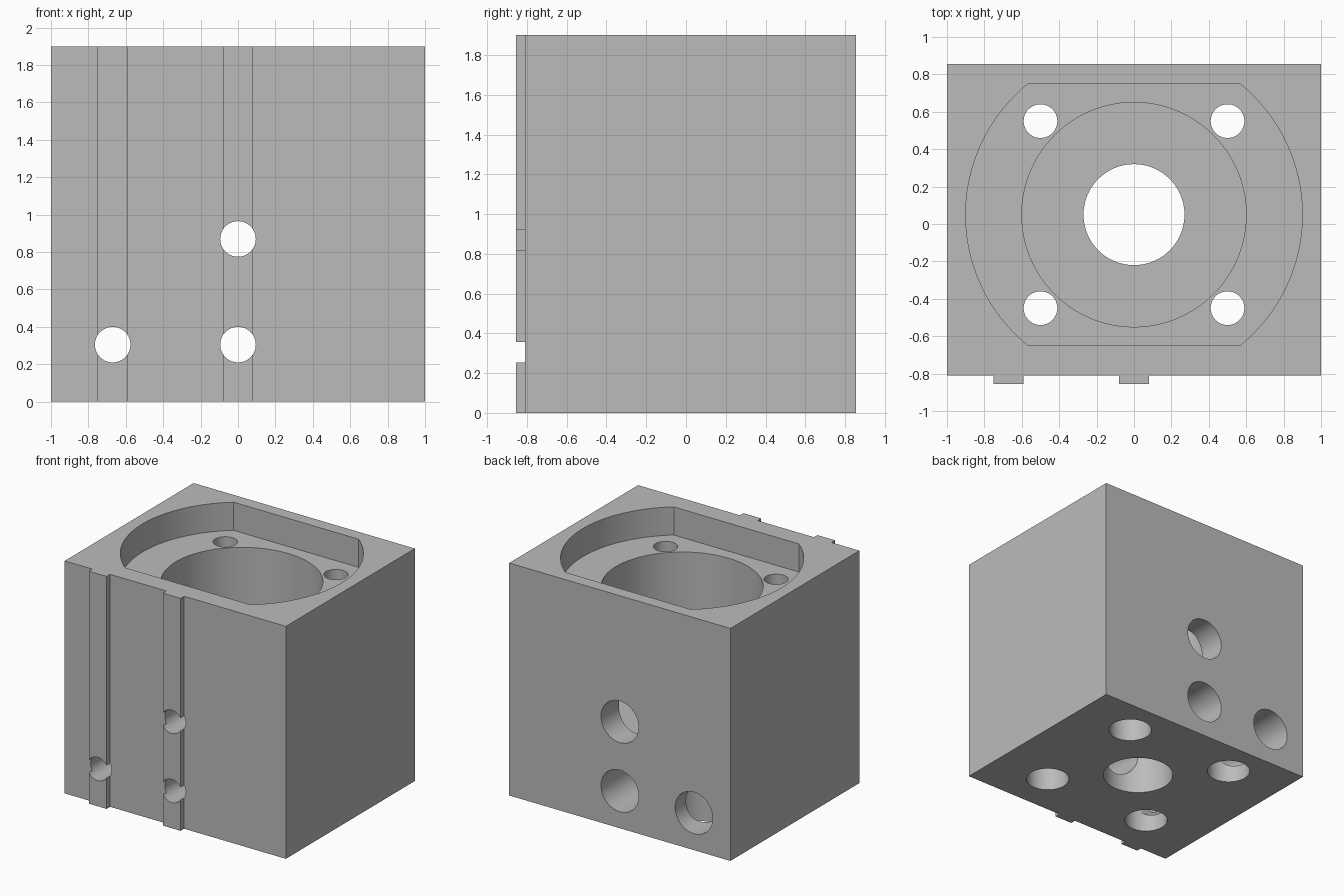
import bpy, bmesh, math
from mathutils import Matrix

if "Cube" in bpy.data.objects:
    bpy.data.objects.remove(bpy.data.objects["Cube"], do_unlink=True)

HEIGHT = 1.9
BORE_Y = 0.05                       # bore axis, slightly behind centre
FRONT, BACK, RAIL_FRONT = -0.81, 0.855, -0.855
RAIL_HALF = 0.08

metal = bpy.data.materials.new("machined_grey")
metal.use_nodes = True
grey = (0.5, 0.5, 0.5, 1)
metal.diffuse_color = grey
metal.node_tree.nodes["Principled BSDF"].inputs["Base Color"].default_value = grey


def make_object(name, bm):
    bmesh.ops.recalc_face_normals(bm, faces=bm.faces)
    mesh = bpy.data.meshes.new(name)
    bm.to_mesh(mesh)
    bm.free()
    mesh.materials.append(metal)
    obj = bpy.data.objects.new(name, mesh)
    bpy.context.collection.objects.link(obj)
    return obj


def prism(name, outline, z0, z1):
    """Extrude an xy outline between two heights."""
    bm = bmesh.new()
    face = bm.faces.new([bm.verts.new((x, y, z0)) for x, y in outline])
    ext = bmesh.ops.extrude_face_region(bm, geom=[face])
    top = [v for v in ext["geom"] if isinstance(v, bmesh.types.BMVert)]
    bmesh.ops.translate(bm, verts=top, vec=(0, 0, z1 - z0))
    return make_object(name, bm)


def cylinder(name, radius, start, end, segments=64):
    """Round cutter from start to end, along y or z."""
    axis = [b - a for a, b in zip(start, end)]
    middle = [(a + b) / 2 for a, b in zip(start, end)]
    turn = Matrix.Rotation(math.pi / 2, 4, "X") if abs(axis[1]) > 0 else Matrix()
    bm = bmesh.new()
    bmesh.ops.create_cone(bm, cap_ends=True, segments=segments, radius1=radius,
                          radius2=radius, depth=sum(map(abs, axis)),
                          matrix=Matrix.Translation(middle) @ turn)
    return make_object(name, bm)


def cut(target, cutter):
    cutter.hide_render = True
    mod = target.modifiers.new("cut", "BOOLEAN")
    mod.operation, mod.solver, mod.object = "DIFFERENCE", "EXACT", cutter
    bpy.context.view_layer.objects.active = target
    bpy.ops.object.modifier_apply(modifier=mod.name)
    bpy.data.objects.remove(cutter, do_unlink=True)


# Block with two upright rails on the front, as one footprint
outline = [(-1, BACK), (-1, FRONT)]
for x in (-0.67, 0):
    left, right = x - RAIL_HALF, x + RAIL_HALF
    outline += [(left, FRONT), (left, RAIL_FRONT), (right, RAIL_FRONT), (right, FRONT)]
outline += [(1, FRONT), (1, BACK)]
block = prism("housing_block", outline, 0, HEIGHT)

# Top pocket: a circle with flat front and back sides
FLOOR, BORE_FLOOR = 1.67, 0.6
radius, flat = 0.9, 0.7
limit = math.asin(flat / radius)
steps = 40
arc = [-limit + 2 * limit * i / steps for i in range(steps + 1)]
pocket = [(radius * math.cos(a + side), BORE_Y + radius * math.sin(a + side))
          for side in (0, math.pi) for a in arc]
cut(block, prism("pocket_cutter", pocket, FLOOR, HEIGHT + 0.1))

# Main bore and the smaller outlet through the base
cut(block, cylinder("bore_cutter", 0.6, (0, BORE_Y, BORE_FLOOR), (0, BORE_Y, 1.75), 128))
cut(block, cylinder("outlet_cutter", 0.27, (0, BORE_Y, -0.1), (0, BORE_Y, 0.7)))

# Four bolt holes, counterbored from below
for x in (-0.5, 0.5):
    for y in (BORE_Y - 0.5, BORE_Y + 0.5):
        cut(block, cylinder("bolt_cutter", 0.09, (x, y, 0.2), (x, y, 1.75)))
        cut(block, cylinder("counterbore_cutter", 0.165, (x, y, -0.1), (x, y, 0.45)))

# Ports: narrow through the rails, wide from the back
for x, z in ((-0.67, 0.305), (0, 0.305), (0, 0.87)):
    cut(block, cylinder("port_cutter", 0.095, (x, -1, z), (x, 0.5, z)))
    cut(block, cylinder("wide_port_cutter", 0.17, (x, -0.6, z), (x, 1, z)))

# Smooth the round walls, keep machined edges sharp
bpy.ops.object.select_all(action="DESELECT")
block.select_set(True)
bpy.context.view_layer.objects.active = block
bpy.ops.object.shade_smooth_by_angle(angle=math.radians(30))
